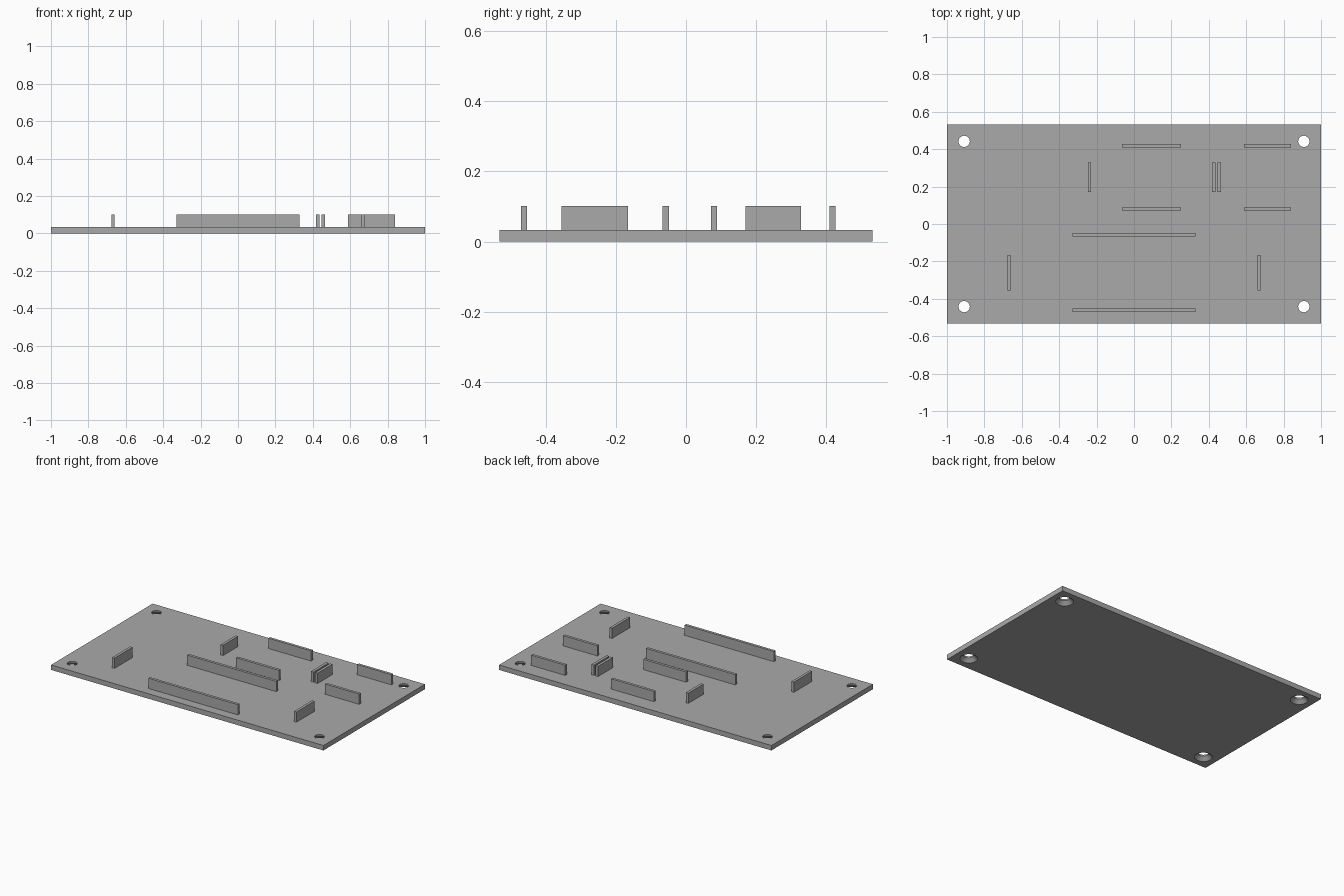
import bpy

old = bpy.data.objects.get("Cube")
if old:
    bpy.data.objects.remove(old, do_unlink=True)

PLATE = 0.033    # plate thickness
TOP = 0.101      # top of the ribs
RIB = 0.018      # rib thickness

grey = bpy.data.materials.new("plain grey")
grey.use_nodes = True
grey.diffuse_color = (0.4, 0.4, 0.4, 1)
grey.node_tree.nodes["Principled BSDF"].inputs["Base Color"].default_value = (0.4, 0.4, 0.4, 1)


def box(name, x, y, z0, z1, sx, sy):
    bpy.ops.mesh.primitive_cube_add(size=1, location=(x, y, (z0 + z1) / 2))
    ob = bpy.context.object
    ob.name = name
    ob.scale = (sx, sy, z1 - z0)
    bpy.ops.object.transform_apply(location=False, rotation=False, scale=True)
    ob.data.materials.append(grey)
    return ob


def drill(target, name, x, y, r1, r2, z0, z1):
    bpy.ops.mesh.primitive_cone_add(vertices=48, radius1=r1, radius2=r2, depth=z1 - z0,
                                    location=(x, y, (z0 + z1) / 2))
    cutter = bpy.context.object
    cutter.name = name
    cutter.data.materials.append(grey)
    mod = target.modifiers.new(name, 'BOOLEAN')
    mod.object, mod.operation, mod.solver = cutter, 'DIFFERENCE', 'EXACT'
    bpy.context.view_layer.objects.active = target
    bpy.ops.object.modifier_apply(modifier=name)
    bpy.data.objects.remove(cutter, do_unlink=True)


# Base plate with four holes countersunk from below
plate = box("base_plate", 0, 0, 0, PLATE, 2, 1.065)
for x in (-0.908, 0.908):
    for y in (-0.442, 0.442):
        drill(plate, "screw_hole", x, y, 0.03, 0.03, -0.05, 0.08)
        drill(plate, "countersink", x, y, 0.056, 0.029, -0.003, 0.024)
bpy.ops.object.select_all(action='DESELECT')
plate.select_set(True)
bpy.context.view_layer.objects.active = plate
bpy.ops.object.shade_smooth_by_angle()


# Locating ribs: long ones along x, short ones along y
def rib(name, x, y, sx, sy):
    box(name, x, y, PLATE - 0.003, TOP, sx, sy)


def frame(name, cx, cy, length, gap, end_length, ends):
    for label, side in (("front", -1), ("back", 1)):
        rib(f"{name}_{label}_rib", cx, cy + side * gap / 2, length, RIB)
    for label, x in ends.items():
        rib(f"{name}_{label}_rib", x, cy, RIB, end_length)


frame("front_frame", 0, -0.26, 0.656, 0.404, 0.19, {"right": -0.668, "left": 0.668})
frame("back_frame", 0.094, 0.249, 0.315, 0.338, 0.158, {"right": -0.238, "left": 0.426})
frame("corner_frame", 0.714, 0.249, 0.252, 0.338, 0.158, {"right": 0.456})
